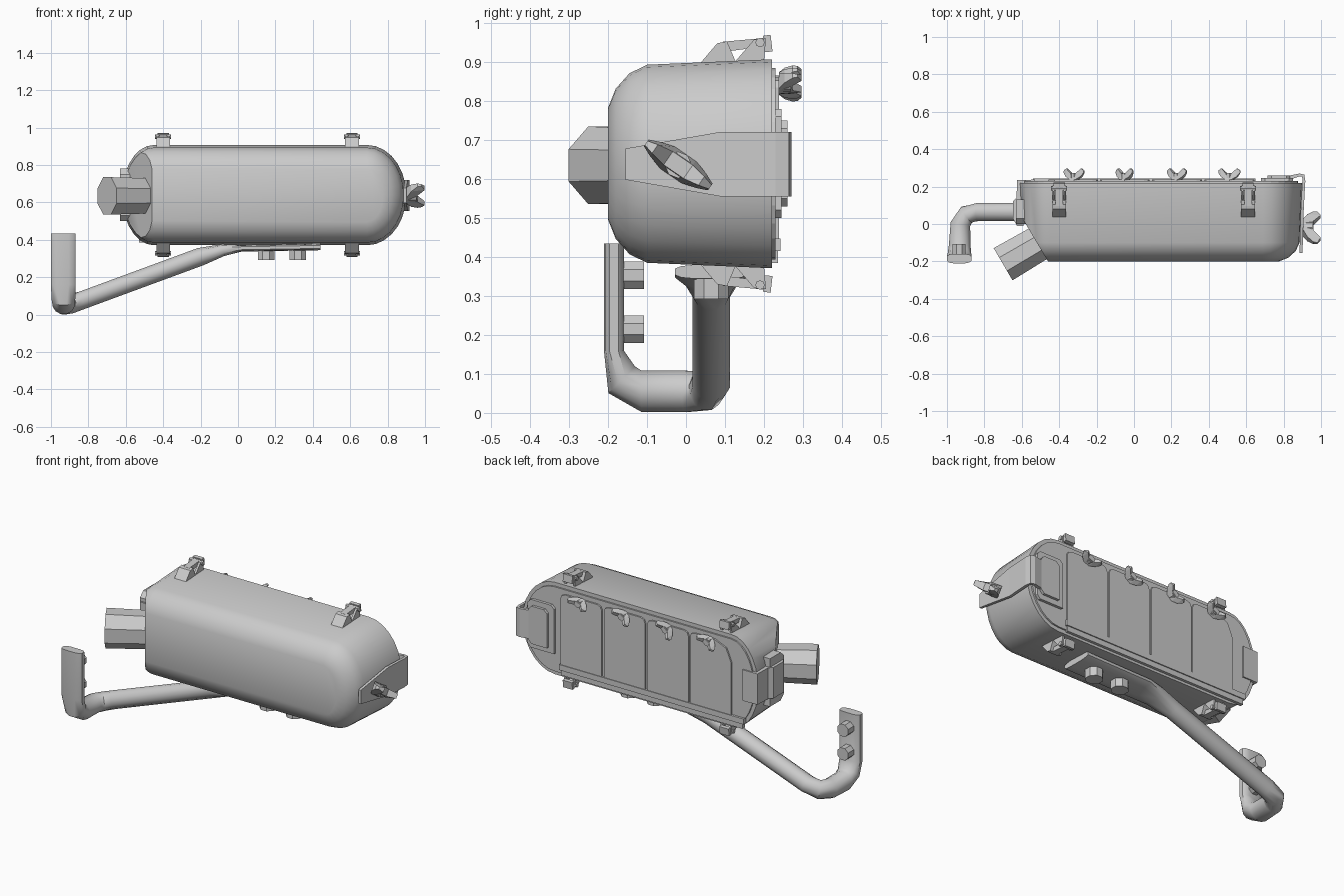
import bpy, bmesh
from math import pi, sin, cos, radians
from mathutils import Vector, Matrix

if "Cube" in bpy.data.objects:
    bpy.data.objects.remove(bpy.data.objects["Cube"])

ZC = 0.639  # centre height of the tank


def finish(name, bm, smooth=None):
    bmesh.ops.recalc_face_normals(bm, faces=bm.faces[:])
    me = bpy.data.meshes.new(name)
    bm.to_mesh(me)
    bm.free()
    ob = bpy.data.objects.new(name, me)
    bpy.context.collection.objects.link(ob)
    if smooth:
        bpy.ops.object.select_all(action='DESELECT')
        bpy.context.view_layer.objects.active = ob
        ob.select_set(True)
        bpy.ops.object.shade_smooth_by_angle(angle=radians(smooth))
    return ob


def loft(rings, name=None, smooth=None):
    bm = bmesh.new()
    vs = [[bm.verts.new(p) for p in r] for r in rings]
    n = len(vs[0])
    for a, b in zip(vs, vs[1:]):
        for i in range(n):
            bm.faces.new((a[i], a[(i + 1) % n], b[(i + 1) % n], b[i]))
    bm.faces.new(vs[0])
    bm.faces.new(vs[-1])
    return finish(name, bm, smooth) if name else bm


def prism(name, pts, axis, a, b):
    # extrude a 2D profile along x, y or z
    def put(p, t):
        q = list(p)
        q.insert('xyz'.index(axis), t)
        return q
    return loft([[put(p, t) for p in pts] for t in (a, b)], name)


def box(name, x0, x1, y0, y1, z0, z1):
    return prism(name, [(x0, z0), (x1, z0), (x1, z1), (x0, z1)], 'y', y0, y1)


def rod(name, p, q, r, n=10, turn=0.0, r2=None):
    p, q = Vector(p), Vector(q)
    d = (q - p).normalized()
    s = d.cross(Vector((0, 0, 1)))
    s = s.normalized() if s.length > 0.01 else Vector((1, 0, 0))
    u = s.cross(d)
    return loft([[c + k * (cos(t) * s + sin(t) * u)
                  for t in [turn + 2 * pi * i / n for i in range(n)]]
                 for c, k in ((p, r), (q, r2 or r))], name, 40)


def outline(inset, y, n=7):
    # rounded lozenge cross-section of the tank
    pts = []
    for q in range(4):
        left = q in (1, 2)
        rx, cx = (0.17, -0.45) if left else (0.21, 0.69)
        for i in range(n + 1):
            t = (q + i / n) * pi / 2
            pts.append((cx + (rx - inset) * cos(t), y, ZC + (0.268 - inset) * sin(t)))
    return [p for i, p in enumerate(pts)
            if (Vector(p) - Vector(pts[i - 1])).length > 1e-4]


# tank body with a flat cut for the spout
steps = [(0, .22), (.014, -.10), (.036, -.145), (.075, -.18), (.125, -.2)]
bm = loft([outline(i, y) for i, y in steps])
cut = bmesh.ops.bisect_plane(bm, geom=bm.verts[:] + bm.edges[:] + bm.faces[:],
                             plane_co=(-.46, -.2, ZC), plane_no=(-.86, -.51, 0), clear_outer=True)
bmesh.ops.holes_fill(bm, edges=[e for e in bm.edges if e.is_boundary])
finish("tank_body", bm, 32)
loft([outline(.022, .215), outline(.022, .229)], "back_lid")

# angled spout
rod("spout", (-.49, -.092, .635), (-.70, -.215, .635), .102, 8, pi / 8, .108)

# four back panels with clipped top corners
for i, x in enumerate((-.325, -.05, .23, .51)):
    a, b = x - .133, x + .133
    c = .11 if i == 0 else .03
    prism("back_panel_%d" % (i + 1),
          [(a, .44), (b, .44), (b, .835), (b - .008, .852), (b - .03, .86),
           (a + c, .86), (a + .3 * c, .86 - .3 * c), (a, .86 - c)], 'y', .225, .238)
# bottom rail
box("rail_lower", -.53, .64, .215, .236, .385, .415)
box("rail_upper", -.54, .65, .215, .242, .415, .447)


def wing_nut(name, base, out, along, s):
    out, along, base = Vector(out), Vector(along).normalized(), Vector(base)
    side = out.cross(along)
    # across, inner height, outer height, half thickness
    secs = [(-.058, .034, .046, .006), (-.042, .014, .056, .013), (-.018, 0, .034, .02),
            (.018, 0, .034, .02), (.042, .014, .056, .013), (.058, .034, .046, .006)]
    loft([[base + s * (along * u + out * h + side * k)
           for h, k in ((lo, -t), (hi, -t * .6), (hi, t * .6), (lo, t))]
          for u, lo, hi, t in secs], name)
    rod(name + "_hub", base - out * .01, base + out * .03 * s, .02 * s, 8)


for i, (x, dz) in enumerate(((-.32, .55), (-.05, .95), (.23, .7), (.51, .35))):
    wing_nut("wing_nut_%d" % (i + 1), (x, .238, .845), (0, 1, 0), (1, 0, dz), 1.05)

# top clips, mirrored below
for x in (-.4, .61):
    for up in (1, -1):
        def m(pts):
            return [(y, ZC + up * (z - ZC)) for y, z in pts]
        tag = "%s_%s" % ("left" if x < 0 else "right", "top" if up > 0 else "bottom")
        prism("clip_base_" + tag, m([(.035, .895), (.08, .948), (.105, .953), (.13, .895)]), 'x', x - .037, x + .037)
        prism("clip_arm_" + tag, m([(.095, .926), (.205, .94), (.205, .962), (.095, .952)]), 'x', x - .02, x + .02)
        prism("clip_end_" + tag, m([(.2, .925), (.222, .927), (.217, .97), (.197, .967)]), 'x', x - .03, x + .03)
        for k in (-1, 1):
            prism("clip_ear_" + tag, m([(.125, .9), (.2, .9), (.205, .96), (.175, .958)]),
                  'x', x + k * .03 - .006, x + k * .03 + .006)
        z = ZC + up * (.95 - ZC)
        rod("clip_pin_" + tag, (x - .043, .19, z), (x + .043, .19, z), .012, 8)

# right latch: back plates, wrapped strap and large wing nut
for n, a, b, lo, hi, y in (("base", .68, .85, .5, .78, .245), ("raised", .715, .835, .53, .75, .26)):
    c = .02
    prism("latch_plate_" + n, [(a, lo), (b - c, lo), (b, lo + c), (b, hi - c), (b - c, hi), (a + c, hi), (a, hi - c)],
          'y', .22, y)
strap = [(.82, .245, .012, .083, 0, 1), (.885, .262, .008, .083, 0, 1), (.905, .258, .008, .083, .7, .7),
         (.908, .23, .008, .083, 1, 0), (.90, .09, .008, .083, 1, 0), (.893, -.155, .008, .04, 1, 0)]
loft([[(x + s * nx * t, y + s * ny * t, .638 + k * h) for s, k in ((-1, -1), (1, -1), (1, 1), (-1, 1))]
      for x, y, t, h, nx, ny in strap], "latch_strap")
rod("latch_bolt", (.85, -.02, .635), (.93, -.02, .635), .02, 8)
wing_nut("latch_wing_nut", (.902, -.02, .636), (1, 0, 0), (0, .8, -.55), 1.72)

# left bracket
prism("left_bracket_plate", [(.0, .53), (.03, .5), (.13, .5), (.13, .78), (.03, .78), (.0, .75)], 'x', -.632, -.56)
prism("left_bracket_strap", [(-.59, -.01), (-.625, -.01), (-.648, .03), (-.648, .12), (-.628, .14),
                             (-.625, .235), (-.53, .237), (-.53, .215), (-.59, .2)], 'z', .55, .73)

# bent support arm: position, direction, up, half width, half height
X, Y, Z = Vector((1, 0, 0)), Vector((0, 1, 0)), Vector((0, 0, 1))
slope = Vector((-.93, 0, -.36))
arm = [((.44, .065, .362), -X, Z, .095, .018), ((.02, .065, .355), -X, Z, .095, .018),
       ((-.08, .065, .345), -X - .2 * Z, Z, .07, .033), ((-.2, .065, .31), slope, Z, .05, .05),
       ((-.83, .065, .078), slope, Z, .05, .05), ((-.895, .05, .057), -X - .7 * Y - .2 * Z, Z, .052, .052),
       ((-.928, .0, .055), -Y - .2 * X, Z, .055, .055), ((-.932, -.115, .056), -Y, Z, .06, .055),
       ((-.933, -.165, .085), -Y + Z, Y + Z, .065, .05), ((-.935, -.185, .16), Z, Y, .067, .026),
       ((-.935, -.185, .435), Z, Y, .067, .026)]
rings = []
for c, d, up, w, h in arm:
    d = d.normalized()
    s = d.cross(up).normalized()
    u = s.cross(d)
    # flattened sections become boxier
    e = 1.0 if h / w > .6 else .6
    rings.append([Vector(c) + s * w * (abs(cos(t)) ** e) * (1 if cos(t) > 0 else -1)
                  + u * h * (abs(sin(t)) ** e) * (1 if sin(t) > 0 else -1)
                  for t in [pi / 12 + i * pi / 6 for i in range(12)]])
loft(rings, "support_arm", 40)

# bolts on the arm
for i, x in enumerate((.15, .32)):
    rod("arm_bolt_%d" % (i + 1), (x, .065, .37), (x, .065, .292), .048, 8, pi / 8)
for i, z in enumerate((.215, .353)):
    rod("post_bolt_%d" % (i + 1), (-.935, -.18, z), (-.935, -.108, z), .038, 8, pi / 8)
